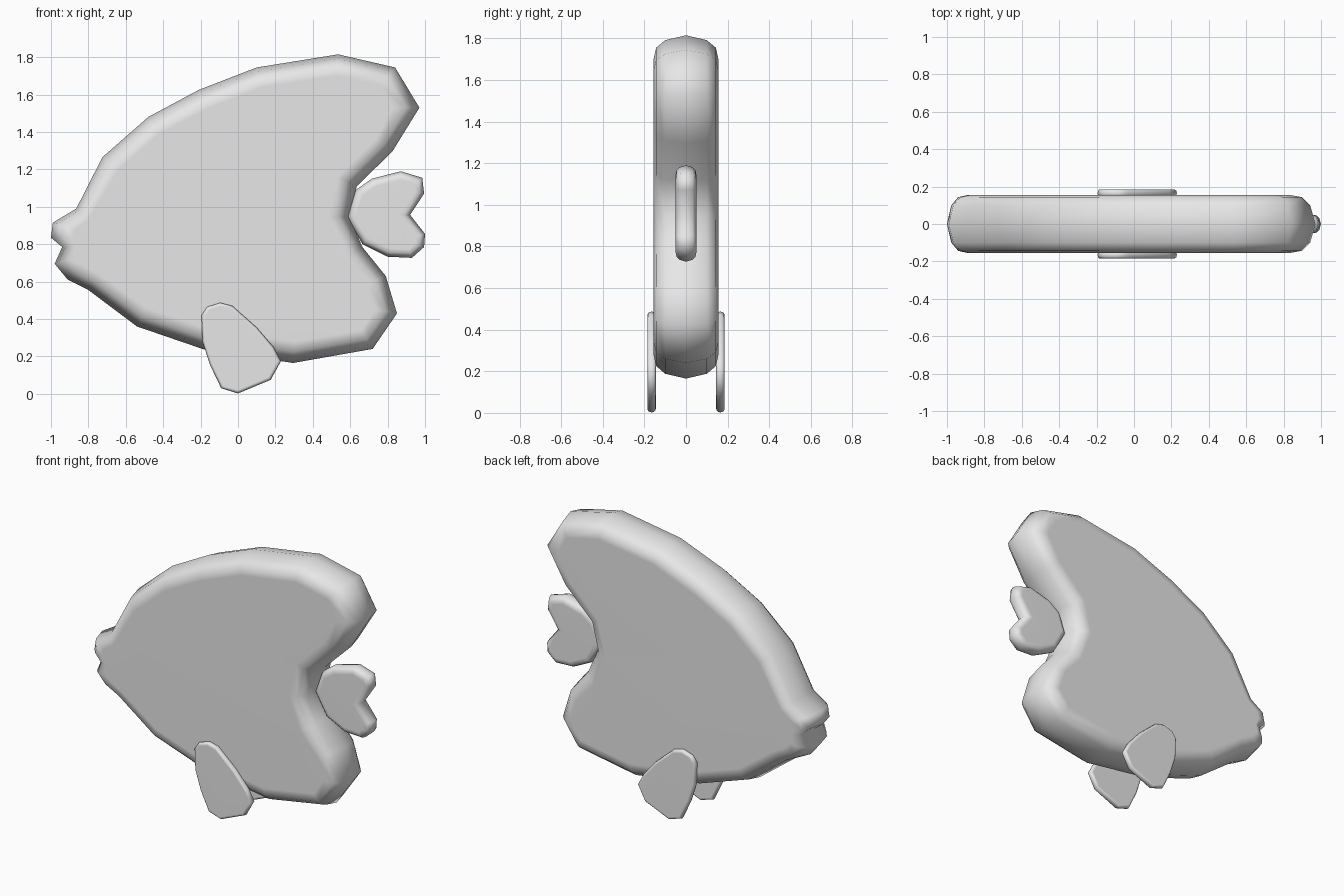
import bpy, bmesh
from mathutils import Vector

cube = bpy.data.objects.get("Cube")
if cube:
    bpy.data.objects.remove(cube, do_unlink=True)

grey = bpy.data.materials.new("plain_grey")
grey.use_nodes = True
grey.diffuse_color = (0.8, 0.8, 0.8, 1)
grey.node_tree.nodes["Principled BSDF"].inputs["Base Color"].default_value = (0.8, 0.8, 0.8, 1)


def inset_outline(points, d):
    """Move a clockwise outline inwards by d, mitred at the corners."""
    pts = [Vector(p) for p in points]
    result = []
    for i, p in enumerate(pts):
        a = (p - pts[i - 1]).normalized()
        b = (pts[(i + 1) % len(pts)] - p).normalized()
        na, nb = Vector((a.y, -a.x)), Vector((b.y, -b.x))
        result.append(p + (na + nb) * d / max(0.5, 1 + na.dot(nb)))
    return result


def cushion(name, outer, inner, half, y=0.0):
    """Flat-sided slab in the xz plane whose rim rounds from outer to inner."""
    # (thickness fraction, inset fraction) from one face to the other
    rim = [(0, 0), (0.64, 0.2), (0.92, 0.52), (1, 1)]
    rings = [(-h, t) for h, t in reversed(rim[1:])] + rim
    bm = bmesh.new()
    loops = []
    for h, t in rings:
        loop = []
        for o, n in zip(outer, inner):
            p = Vector(o).lerp(Vector(n), t)
            loop.append(bm.verts.new((p.x, y + h * half, p.y)))
        loops.append(loop)
    count = len(outer)
    for la, lb in zip(loops, loops[1:]):
        for i in range(count):
            j = (i + 1) % count
            bm.faces.new((la[i], la[j], lb[j], lb[i]))
    bm.faces.new(loops[0])
    bm.faces.new(loops[-1])
    bmesh.ops.recalc_face_normals(bm, faces=bm.faces)
    for f in bm.faces:
        f.smooth = True
    mesh = bpy.data.meshes.new(name)
    bm.to_mesh(mesh)
    bm.free()
    mesh.materials.append(grey)
    obj = bpy.data.objects.new(name, mesh)
    bpy.context.collection.objects.link(obj)
    # keeps the broad sides evenly shaded
    obj.modifiers.new("even_shading", 'WEIGHTED_NORMAL')
    return obj


# Body: outline from the upper lip over the back, round the tail notch to the lower lip
body_outer = [
    (-.99, .915), (-.865, .99), (-.725, 1.265), (-.48, 1.48), (-.21, 1.625),
    (.10, 1.745), (.535, 1.815), (.84, 1.745), (.97, 1.53), (.825, 1.295),
    (.635, 1.11), (.595, .945), (.665, .785), (.79, .63), (.85, .43),
    (.72, .24), (.295, .165), (-.175, .235), (-.54, .36), (-.80, .555),
    (-.91, .61), (-.98, .695), (-.94, .785), (-1, .835)]
body_inner = [
    (-.87, .88), (-.80, .93), (-.64, 1.20), (-.42, 1.39), (-.165, 1.525),
    (.13, 1.64), (.53, 1.70), (.76, 1.65), (.83, 1.53), (.735, 1.36),
    (.535, 1.165), (.48, .945), (.56, .73), (.69, .585), (.735, .45),
    (.66, .34), (.30, .28), (-.15, .345), (-.49, .46), (-.74, .64),
    (-.83, .69), (-.87, .73), (-.86, .785), (-.885, .835)]
cushion("body", body_outer, body_inner, 0.156)

# Heart-shaped tail fin
tail = [
    (.58, .95), (.63, 1.09), (.715, 1.15), (.87, 1.19), (.985, 1.155),
    (.995, 1.07), (.92, .957), (1.0, .855), (.995, .785), (.93, .727),
    (.80, .733), (.665, .80)]
cushion("tail_fin", tail, inset_outline(tail, 0.045), 0.05)

# A matching fin on each flat side
fin = [
    (-.195, .42), (-.165, .465), (-.095, .487), (-.03, .47), (.10, .355),
    (.19, .25), (.23, .175), (.175, .075), (0, .002), (-.09, .03),
    (-.15, .155), (-.19, .28)]
for name, side in (("front_side_fin", -1), ("back_side_fin", 1)):
    cushion(name, fin, inset_outline(fin, 0.018), 0.02, side * 0.165)
